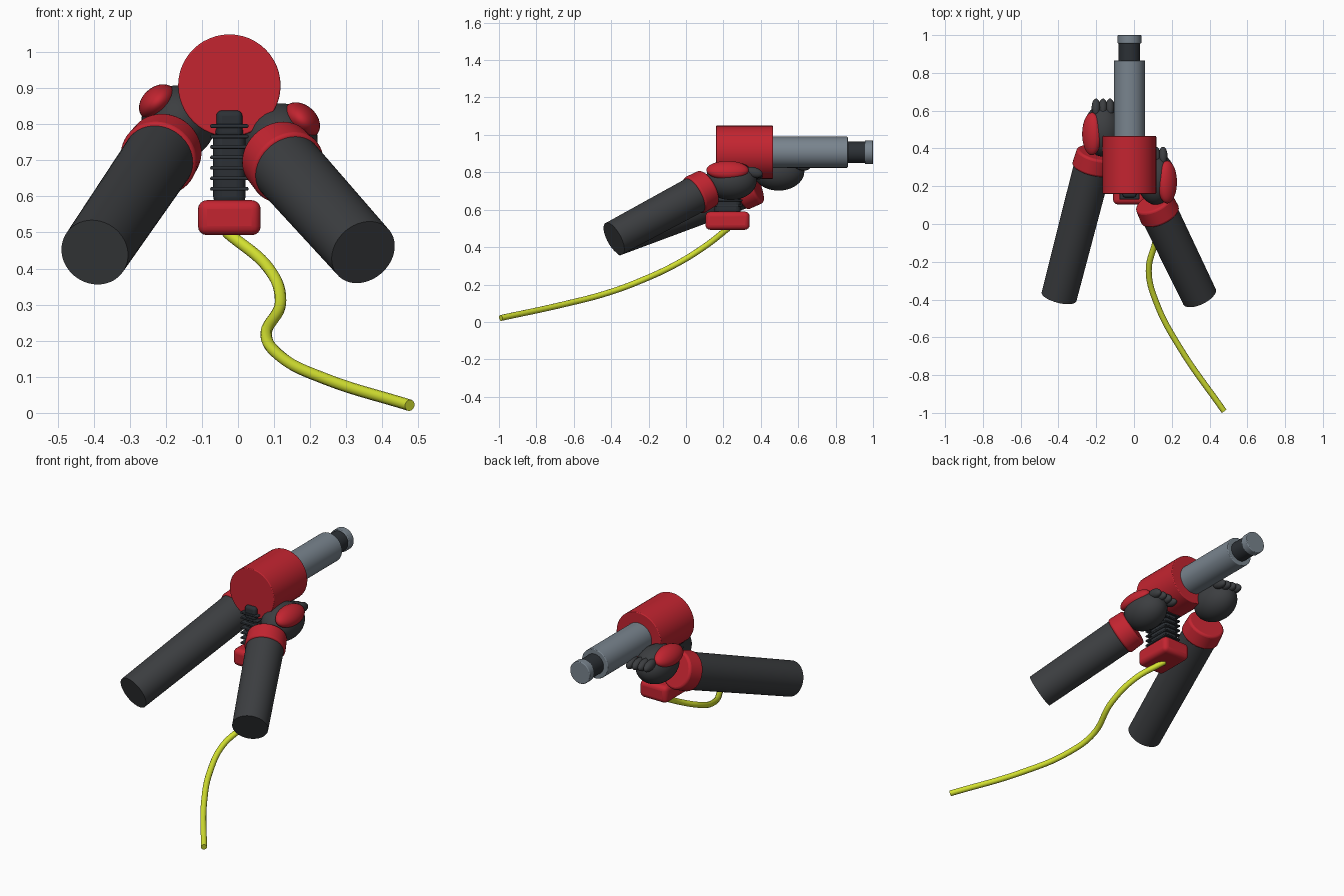
import bpy, math
from mathutils import Vector

if "Cube" in bpy.data.objects:
    bpy.data.objects.remove(bpy.data.objects["Cube"])


def material(name, col):
    m = bpy.data.materials.new(name)
    m.diffuse_color = (*col, 1)
    m.use_nodes = True
    m.node_tree.nodes["Principled BSDF"].inputs["Base Color"].default_value = m.diffuse_color
    return m


RED = material("red", (0.55, 0.018, 0.03))
DARK = material("dark", (0.045, 0.048, 0.052))
BLACK = material("black", (0.025, 0.03, 0.036))
STEEL = material("steel", (0.19, 0.23, 0.27))
YELLOW = material("yellow", (0.65, 0.75, 0.03))


def finish(name, mat, smooth=True):
    o = bpy.context.object
    o.name = name
    o.data.materials.append(mat)
    if smooth:
        bpy.ops.object.shade_smooth_by_angle(angle=math.radians(35))
    return o


def rod(name, a, b, r, mat, bevel=0.0, r2=None):
    a, b = Vector(a), Vector(b)
    bpy.ops.mesh.primitive_cone_add(vertices=48, radius1=r, radius2=r if r2 is None else r2,
                                    depth=(b - a).length, location=(a + b) / 2,
                                    rotation=(b - a).to_track_quat('Z', 'Y').to_euler())
    o = finish(name, mat)
    if bevel:
        m = o.modifiers.new("bevel", 'BEVEL')
        m.width, m.segments = bevel, 3
    return o


def ball(name, loc, scale, mat, rot=(0, 0, 0)):
    bpy.ops.mesh.primitive_uv_sphere_add(segments=40, ring_count=20, radius=1,
                                         location=loc, rotation=rot)
    bpy.context.object.scale = scale
    return finish(name, mat)


def box(name, loc, size, mat, bevel):
    bpy.ops.mesh.primitive_cube_add(size=1, location=loc)
    bpy.context.object.scale = size
    bpy.ops.object.transform_apply(location=False, rotation=False, scale=True)
    o = finish(name, mat)
    m = o.modifiers.new("bevel", 'BEVEL')
    m.width, m.segments = bevel, 4
    return o


# Drill body, barrel and chuck along y
CX, CZ = -0.024, 0.907
for name, y0, y1, r, mat in (("motor_housing", 0.16, 0.465, 0.142, RED),
                             ("barrel", 0.46, 0.865, 0.083, STEEL),
                             ("chuck_neck", 0.86, 0.96, 0.057, BLACK),
                             ("chuck_tip", 0.956, 1.0, 0.063, STEEL)):
    rod(name, (CX, y0, CZ), (CX, y1, CZ), r, mat, 0.004)

# Handle with ribs and red base
box("handle", (CX, 0.222, 0.69), (0.09, 0.14, 0.23), BLACK, 0.025)
box("handle_top", (CX, 0.20, 0.80), (0.072, 0.12, 0.076), BLACK, 0.015)
for i in range(7):
    box("handle_rib", (CX, 0.216, 0.795 - 0.029 * i), (0.106, 0.172, 0.010), BLACK, 0.004)
box("handle_base", (-0.024, 0.222, 0.541), (0.174, 0.236, 0.097), RED, 0.025)

# Power cable
cu = bpy.data.curves.new("power_cable", 'CURVE')
cu.dimensions = '3D'
cu.bevel_depth, cu.bevel_resolution, cu.resolution_u = 0.016, 4, 10
cu.use_fill_caps = True
pts = [(-0.03, 0.225, 0.50), (0.083, 0.10, 0.403), (0.118, -0.05, 0.31), (0.078, -0.25, 0.217),
       (0.12, -0.42, 0.155), (0.24, -0.65, 0.095), (0.476, -0.99, 0.021)]
sp = cu.splines.new('BEZIER')
sp.bezier_points.add(len(pts) - 1)
for bp, p in zip(sp.bezier_points, pts):
    bp.co = p
    bp.handle_left_type = bp.handle_right_type = 'AUTO'
cable = bpy.data.objects.new("power_cable", cu)
cu.materials.append(YELLOW)
bpy.context.collection.objects.link(cable)


# Arms: forearm, red cuff, glove, knuckle pad, fingers
def arm(side, end, wrist, hand, s):
    end, wrist, hand = Vector(end), Vector(wrist), Vector(hand)
    d = (wrist - end).normalized()
    rod(side + "_forearm", end, wrist + d * 0.03, 0.095, DARK, r2=0.1)
    rod(side + "_glove_cuff", wrist - d * 0.01, wrist + d * 0.085, 0.109, RED, 0.012, 0.104)
    ball(side + "_glove", hand, (0.103, 0.138, 0.103), DARK)
    ball(side + "_knuckle_pad", hand + Vector((s * 0.058, -0.018, 0.056)),
         (0.058, 0.113, 0.042), RED, (0, s * math.radians(42), 0))
    for i in range(4):
        c = hand + Vector((s * (0.036 - 0.037 * i), 0.122, 0.045 - 0.004 * i))
        ball(side + "_finger", c, (0.023, 0.048, 0.027), DARK, (math.radians(-15), 0, 0))


arm("right", (0.347, -0.385, 0.445), (0.137, 0.05, 0.68), (0.118, 0.24, 0.755), 1)
arm("left", (-0.397, -0.385, 0.445), (-0.22, 0.30, 0.705), (-0.165, 0.495, 0.805), -1)
